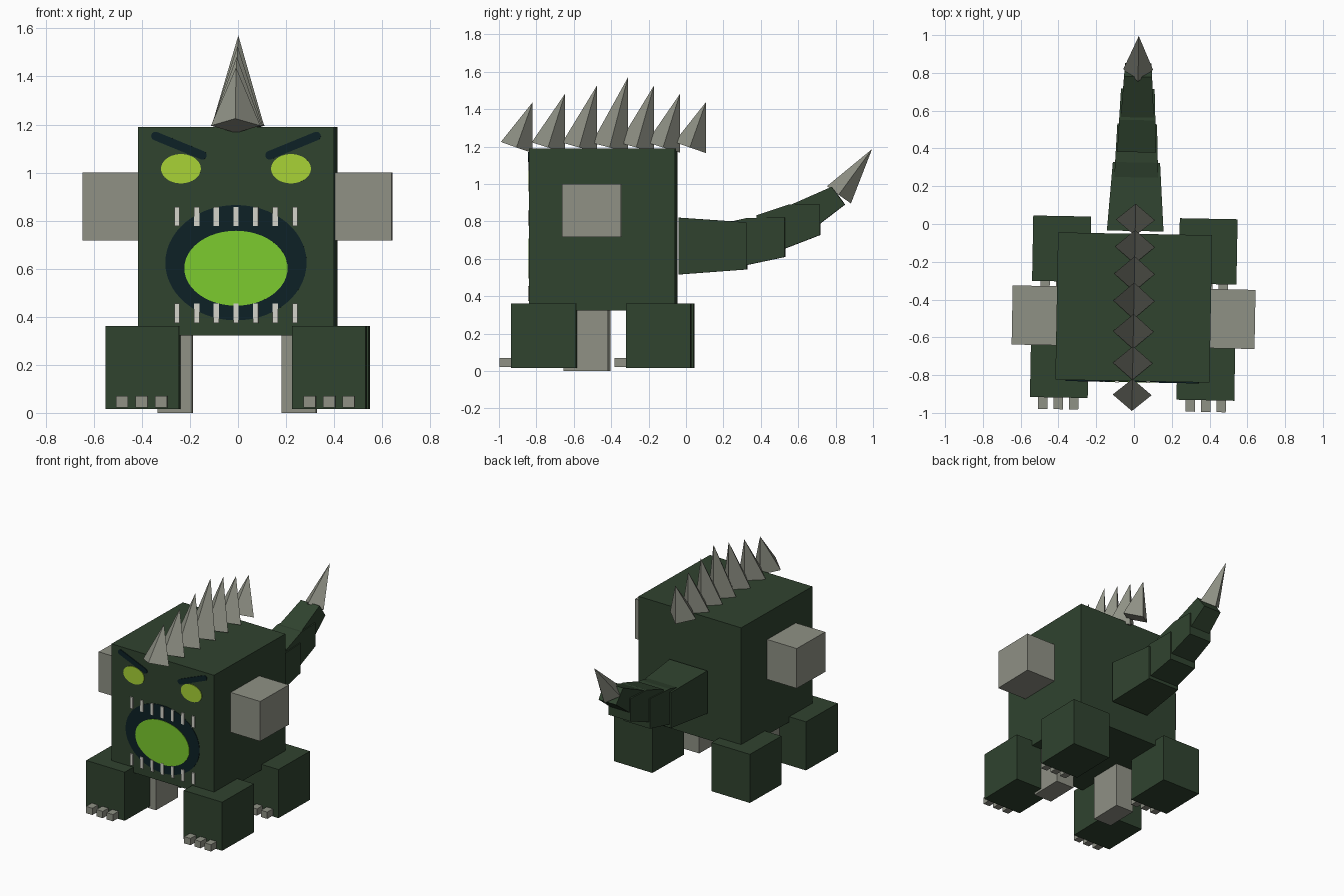
import bpy, bmesh, math
from mathutils import Matrix, Vector

if "Cube" in bpy.data.objects:
    bpy.data.objects.remove(bpy.data.objects["Cube"])


def material(name, r, g, b):
    m = bpy.data.materials.new(name)
    lin = [((c / 255 + 0.055) / 1.055) ** 2.4 if c > 10 else c / 255 / 12.92 for c in (r, g, b)]
    m.diffuse_color = (*lin, 1)
    m.use_nodes = True
    m.node_tree.nodes["Principled BSDF"].inputs["Base Color"].default_value = m.diffuse_color
    return m


HIDE = material("dark green hide", 48, 67, 47)
GREY = material("stone grey", 143, 145, 133)
NAVY = material("deep navy", 13, 33, 38)
EYE = material("yellow green", 168, 210, 54)
MOUTH = material("bright green", 124, 202, 46)
TOOTH = material("off white", 212, 212, 202)

# the whole creature is turned very slightly about the vertical axis
TURN = Matrix.Translation((0.007, 0, 0)) @ Matrix.Rotation(math.radians(-1.06), 4, 'Z')


def finish(name, bm, mat):
    bmesh.ops.recalc_face_normals(bm, faces=bm.faces)
    bm.transform(TURN)
    me = bpy.data.meshes.new(name)
    bm.to_mesh(me)
    bm.free()
    me.materials.append(mat)
    ob = bpy.data.objects.new(name, me)
    bpy.context.collection.objects.link(ob)
    return ob


def box(name, x, y, z, mat):
    """Box from (min, max) ranges."""
    bm = bmesh.new()
    bmesh.ops.create_cube(bm, size=1)
    for v in bm.verts:
        v.co = Vector([(a + b) / 2 + c * (b - a) for (a, b), c in zip((x, y, z), v.co)])
    finish(name, bm, mat)


def spike(name, base, rx, ry, h, tilt):
    """Four-sided pyramid with a diamond base, leaning backwards."""
    bm = bmesh.new()
    bmesh.ops.create_cone(bm, cap_ends=True, segments=4, radius1=1, radius2=0, depth=1)
    bm.transform(Matrix.Translation(base) @ Matrix.Rotation(-tilt, 4, 'X')
                 @ Matrix.Diagonal((rx, ry, h, 1)) @ Matrix.Translation((0, 0, 0.5)))
    bmesh.ops.remove_doubles(bm, verts=bm.verts, dist=1e-4)
    finish(name, bm, GREY)


FRONT = -0.832


def plate(name, outline, mat, lift):
    """Thin face detail from an x/z outline."""
    bm = bmesh.new()
    f = bm.faces.new([bm.verts.new((x, FRONT + 0.001, z)) for x, z in outline])
    ext = bmesh.ops.extrude_face_region(bm, geom=[f])
    for v in ext["geom"]:
        if isinstance(v, bmesh.types.BMVert):
            v.co.y = FRONT - lift
    finish(name, bm, mat)


def ellipse(cx, cz, rx, rz, n=40):
    return [(cx + rx * math.cos(2 * math.pi * i / n), cz + rz * math.sin(2 * math.pi * i / n))
            for i in range(n)]


def capsule(a, b, r, n=8):
    a, b = Vector(a), Vector(b)
    ang = math.atan2(b.y - a.y, b.x - a.x)
    pts = []
    for c, start in ((b, ang - math.pi / 2), (a, ang + math.pi / 2)):
        for i in range(n + 1):
            t = start + math.pi * i / n
            pts.append((c.x + r * math.cos(t), c.y + r * math.sin(t)))
    return pts


# body
box("body", (-0.408, 0.408), (FRONT, -0.052), (0.323, 1.19), HIDE)

# arms, pegs, feet and toes on both sides
for s, side in ((-1, "left"), (1, "right")):
    def span(a, b):
        return sorted((s * a, s * b))
    box(side + "_arm", span(0.40, 0.643), (-0.65, -0.337), (0.717, 1.0), GREY)
    box(side + "_peg", span(0.187, 0.33), (-0.65, -0.41), (0.0, 0.34), GREY)
    for end, y0, y1 in (("front", -0.926, -0.578), ("back", -0.311, 0.035)):
        box(f"{side}_{end}_foot", span(0.235, 0.541), (y0, y1), (0.016, 0.361), HIDE)
        for i, x in enumerate((0.309, 0.39, 0.472)):
            box(f"{side}_{end}_toe_{i + 1}", span(x - 0.025, x + 0.025),
                (y0 - 0.062, y0 + 0.01), (0.022, 0.07), GREY)
    # eyes and brows
    plate(side + "_eye", ellipse(s * 0.229, 1.016, 0.083, 0.061), EYE, 0.004)
    plate(side + "_brow", capsule((s * 0.335, 1.152), (s * 0.14, 1.072), 0.018), NAVY, 0.006)

# mouth and teeth
plate("mouth", ellipse(0, 0.625, 0.294, 0.24, 56), NAVY, 0.003)
plate("throat", ellipse(0, 0.602, 0.215, 0.156, 48), MOUTH, 0.006)
for row, z0, z1 in (("upper", 0.777, 0.857), ("lower", 0.374, 0.455)):
    for i in range(7):
        x = (i - 3) * 0.0818
        plate(f"{row}_tooth_{i + 1}", [(x - 0.011, z0), (x + 0.011, z0), (x + 0.011, z1),
                                       (x - 0.011, z1)], TOOTH, 0.008)

# row of back spikes, tallest in the middle, rear edges vertical
tips = (-0.82, -0.647, -0.476, -0.31, -0.171, -0.032, 0.107)
for i, tip_y in enumerate(tips):
    k = 1 - abs(i - 3) / 3
    h, r = 0.257 + 0.131 * k, 0.09 + 0.01 * k
    t = math.atan2(r, h)
    spike(f"back_spike_{i + 1}", (0, tip_y - h * math.sin(t), 1.195), 0.103 + 0.006 * k, r, h, t)

# tail: side profiles (y, z) with half width tapering from w0 to w1
segments = [
    (0.15, 0.125, [(-0.037, 0.516), (0.326, 0.543), (0.326, 0.795), (-0.037, 0.82)]),
    (0.118, 0.105, [(0.2, 0.54), (0.53, 0.61), (0.53, 0.822), (0.326, 0.818), (0.2, 0.79)]),
    (0.103, 0.089, [(0.38, 0.60), (0.53, 0.655), (0.717, 0.727), (0.717, 0.89), (0.55, 0.89),
                    (0.38, 0.833)]),
    (0.088, 0.07, [(0.56, 0.67), (0.717, 0.788), (0.85, 0.89), (0.78, 0.985), (0.56, 0.888)]),
]
for i, (w0, w1, prof) in enumerate(segments):
    y0, y1 = min(p[0] for p in prof), max(p[0] for p in prof)
    bm = bmesh.new()
    rings = [[bm.verts.new((s * (w0 + (w1 - w0) * (y - y0) / (y1 - y0)), y, z)) for y, z in prof]
             for s in (-1, 1)]
    for ring in rings:
        bm.faces.new(ring)
    n = len(prof)
    for j in range(n):
        k = (j + 1) % n
        bm.faces.new((rings[0][j], rings[0][k], rings[1][k], rings[1][j]))
    finish(f"tail_segment_{i + 1}", bm, HIDE)
spike("tail_spike", (0, 0.818, 0.942), 0.079, 0.079, 0.302, math.radians(35.9))
